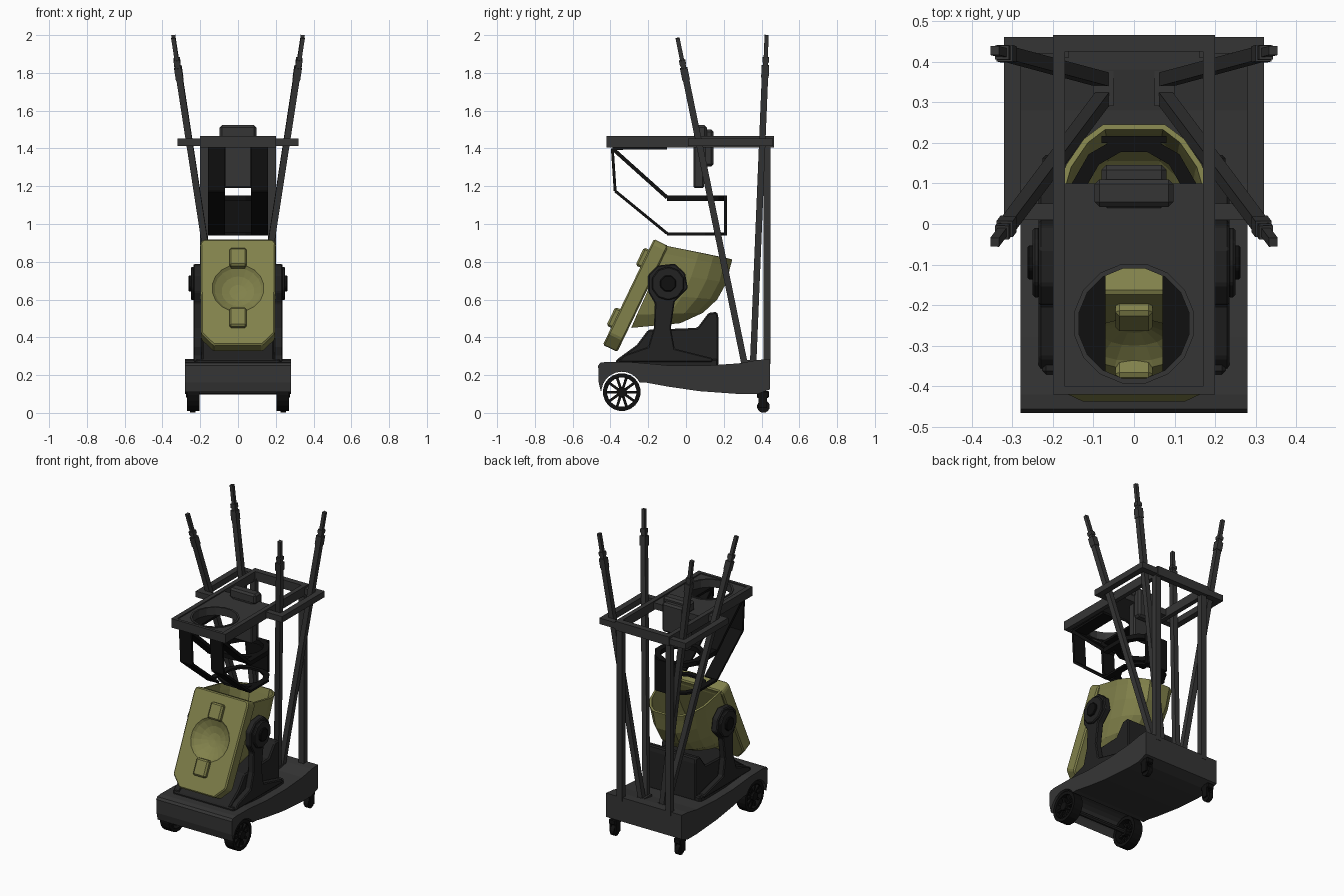
import bpy, bmesh, math
from mathutils import Matrix, Vector

if "Cube" in bpy.data.objects:
    bpy.data.objects.remove(bpy.data.objects["Cube"])


def material(name, rgb):
    m = bpy.data.materials.new(name)
    m.diffuse_color = (*rgb, 1)
    m.use_nodes = True
    m.node_tree.nodes["Principled BSDF"].inputs["Base Color"].default_value = m.diffuse_color
    return m


GREY = material("dark_grey", (0.036, 0.036, 0.036))
DARK = material("charcoal", (0.016, 0.016, 0.016))
BLACK = material("black", (0.005, 0.005, 0.005))
OLIVE = material("olive", (0.22, 0.22, 0.07))


def finish(name, bm, mat, bevel=0):
    bmesh.ops.recalc_face_normals(bm, faces=bm.faces)
    me = bpy.data.meshes.new(name)
    bm.to_mesh(me)
    bm.free()
    ob = bpy.data.objects.new(name, me)
    bpy.context.collection.objects.link(ob)
    me.materials.append(mat)
    if bevel:
        b = ob.modifiers.new("bevel", 'BEVEL')
        b.width, b.segments, b.limit_method = bevel, 1, 'ANGLE'
    return ob


def prism(name, pts, d0, d1, mtx, mat, bevel=0):
    """Outline in local XY, extruded from d0 to d1 along local Z."""
    bm = bmesh.new()
    a = [bm.verts.new(mtx @ Vector((*p, d0))) for p in pts]
    b = [bm.verts.new(mtx @ Vector((*p, d1))) for p in pts]
    bm.faces.new(a)
    bm.faces.new(b)
    for i in range(len(pts)):
        j = (i + 1) % len(pts)
        bm.faces.new((a[i], a[j], b[j], b[i]))
    return finish(name, bm, mat, bevel)


def box(name, lo, hi, mat, bevel=0, mtx=Matrix()):
    pts = [(lo[0], lo[1]), (hi[0], lo[1]), (hi[0], hi[1]), (lo[0], hi[1])]
    return prism(name, pts, lo[2], hi[2], mtx, mat, bevel)


def beam(name, a, b, w, h, mat):
    """Bar from a to b, w wide across x and h deep."""
    a, b = Vector(a), Vector(b)
    z = (b - a).normalized()
    y = z.cross(Vector((1, 0, 0))).normalized()
    m = Matrix((y.cross(z), y, z)).transposed().to_4x4()
    m.translation = a
    return box(name, (-w / 2, -h / 2, 0), (w / 2, h / 2, (b - a).length), mat, 0, m)


def circle(r, n, cx=0, cy=0):
    return [(cx + r * math.cos(math.tau * (i + .5) / n), cy + r * math.sin(math.tau * (i + .5) / n)) for i in range(n)]


def ring(name, c, r0, r1, d0, d1, n, mtx, mat):
    bm = bmesh.new()
    loops = [[bm.verts.new(mtx @ Vector((*p, d))) for p in circle(r, n, *c)]
             for r, d in ((r0, d0), (r1, d0), (r1, d1), (r0, d1))]
    for k in range(4):
        A, B = loops[k], loops[(k + 1) % 4]
        for i in range(n):
            j = (i + 1) % n
            bm.faces.new((A[i], A[j], B[j], B[i]))
    return finish(name, bm, mat)


def cut(ob, cutter):
    cutter.hide_render = True
    cutter.hide_viewport = True
    m = ob.modifiers.new("cut", 'BOOLEAN')
    m.operation, m.object = 'DIFFERENCE', cutter


I = Matrix()
SIDE = Matrix(((0, 0, 1, 0), (1, 0, 0, 0), (0, 1, 0, 0), (0, 0, 0, 1)))  # local (y, z, x)

# wheeled base with a wheel arch running across the front
arch = [(-0.34 + 0.108 * math.cos(a), 0.11 + 0.108 * math.sin(a))
        for a in [math.radians(172 - 16 * k) for k in range(10)]]
base = [(-0.465, 0.25), (-0.462, 0.16), (-0.45, 0.11)] + arch + [
    (-0.21, 0.16), (-0.1, 0.14), (0.07, 0.115), (0.28, 0.1), (0.38, 0.1), (0.445, 0.125),
    (0.445, 0.285), (0.38, 0.28), (0.28, 0.262), (0.1, 0.25), (-0.1, 0.252), (-0.28, 0.268), (-0.42, 0.27), (-0.455, 0.265)]
prism("base", base, -0.28, 0.28, SIDE, GREY)
prism("axle", circle(0.015, 8, -0.34, 0.11), -0.22, 0.22, SIDE, DARK)

for s in (1, -1):
    # spoked front wheels
    ring("front_tyre", (-0.34, 0.11), 0.078, 0.1, s * 0.205, s * 0.27, 20, SIDE, BLACK)
    prism("front_hub", circle(0.028, 10, -0.34, 0.11), s * 0.205, s * 0.275, SIDE, BLACK)
    for k in range(10):
        a = math.tau * k / 10
        d = Vector((0, math.cos(a), math.sin(a)))
        c = Vector((s * 0.245, -0.34, 0.11))
        beam("wheel_spoke", c + d * 0.02, c + d * 0.085, 0.03, 0.014, BLACK)
    # rear casters
    for dx in (-0.02, 0.02):
        box("caster_fork", (s * 0.24 + dx - 0.005, 0.385, 0.025), (s * 0.24 + dx + 0.005, 0.43, 0.085), BLACK)
    box("caster_mount", (s * 0.24 - 0.025, 0.375, 0.08), (s * 0.24 + 0.025, 0.44, 0.115), BLACK, 0.005)
    prism("caster_wheel", circle(0.034, 12, 0.41, 0.034), s * 0.24 - 0.014, s * 0.24 + 0.014, SIDE, BLACK)

# pedestal under the tub
ped = [(-0.37, 0.25), (-0.37, 0.28), (-0.26, 0.36), (-0.2, 0.44), (0.06, 0.45), (0.12, 0.53), (0.165, 0.535), (0.172, 0.5), (0.172, 0.25)]
prism("pedestal", ped, -0.19, 0.19, SIDE, DARK, 0.008)
box("pedestal_foot", (-0.225, -0.37, 0.24), (0.225, 0.17, 0.285), DARK, 0.008)

# side arms and pivots
arm = [(-0.36, 0.27), (-0.33, 0.305), (-0.2, 0.35), (-0.17, 0.45), (-0.165, 0.58), (-0.2, 0.64), (-0.2, 0.73),
       (-0.15, 0.78), (-0.06, 0.79), (-0.005, 0.74), (0.01, 0.66), (-0.06, 0.59), (-0.08, 0.45), (-0.06, 0.34), (0.14, 0.29), (0.14, 0.27)]
for s in (1, -1):
    prism("pivot_arm", arm, s * 0.19, s * 0.235, SIDE, DARK, 0.006)
    prism("pivot_disc", circle(0.09, 10, -0.095, 0.685), s * 0.23, s * 0.25, SIDE, DARK, 0.006)
    prism("pivot_bolt", circle(0.045, 8, -0.095, 0.685), s * 0.24, s * 0.262, SIDE, BLACK, 0.004)

# tilted front plate with round dish and two tabs
th = math.atan2(0.56, 0.27)
F = Matrix(((1, 0, 0, 0), (0, math.cos(th), -math.sin(th), -0.44), (0, math.sin(th), math.cos(th), 0.36), (0, 0, 0, 1)))
half = [(0.13, 0), (0.195, 0.07), (0.2, 0.6), (0.185, 0.622)]
plate = prism("tub_front_plate", half + [(-x, y) for x, y in reversed(half)], -0.085, 0, F, OLIVE, 0.008)
bm = bmesh.new()
bmesh.ops.create_uvsphere(bm, u_segments=18, v_segments=14, radius=0.2, matrix=F @ Matrix.Translation((0, 0.333, 0.143)))
cut(plate, finish("dish_cutter", bm, OLIVE))
for lo, hi in ((0.1, 0.21), (0.455, 0.56)):
    box("front_tab", (-0.046, lo, -0.03), (0.046, hi, 0.028), OLIVE, 0.01, F)

# open tub: half-round sections lofted from rim to bottom (front y, front z, back y, back z, half width)
levels = [(-0.11, 0.885, 0.245, 0.812, 0.19), (-0.12, 0.845, 0.235, 0.775, 0.185), (-0.16, 0.75, 0.215, 0.69, 0.18),
          (-0.21, 0.63, 0.165, 0.6, 0.17), (-0.26, 0.52, 0.09, 0.53, 0.15), (-0.29, 0.45, -0.03, 0.475, 0.11)]
U = [(0, 1), (0.5, 1), (0.72, 0.88), (0.9, 0.65), (1, 0.4)]
U += [(t, -w) for t, w in reversed(U)]
bm = bmesh.new()
rows = []
for fy, fz, by, bz, hw in levels:
    rows.append([bm.verts.new((hw * w, fy + (by - fy) * t, fz + (bz - fz) * t)) for t, w in U])
for A, B in zip(rows, rows[1:]):
    for i in range(len(U)):
        j = (i + 1) % len(U)
        bm.faces.new((A[i], A[j], B[j], B[i]))
bm.faces.new(rows[-1])
tub = finish("tub_bowl", bm, OLIVE)
sol = tub.modifiers.new("wall", 'SOLIDIFY')
sol.thickness, sol.offset = 0.014, -1

# rear uprights
for s in (1, -1):
    box("rear_upright", (s * 0.18 - 0.02, 0.41, 0.26), (s * 0.18 + 0.02, 0.447, 1.42), GREY)

# overhead frame: central rails, side wings
Z0, Z1 = 1.405, 1.465
for s in (1, -1):
    box("top_side_rail", (s * 0.185 - 0.015, -0.42, Z0), (s * 0.185 + 0.015, 0.465, Z1), GREY)
    box("wing_rail", (s * 0.3 - 0.02, 0.01, 1.412), (s * 0.3 + 0.02, 0.46, 1.452), GREY)
    for y in (0.01, 0.42):
        box("wing_cross_rail", (s * 0.24 - 0.045, y, 1.412), (s * 0.24 + 0.045, y + 0.04, 1.452), GREY)
for y in (-0.42, 0.425):
    box("top_end_rail", (-0.17, y, Z0), (0.17, y + (0.02 if y < 0 else 0.04), Z1), GREY)
top = box("top_plate", (-0.172, -0.405, 1.415), (0.172, 0.1, 1.458), GREY)
cut(top, prism("hole_cutter", circle(0.145, 16, 0, -0.245), 1.3, 1.6, I, GREY))
ring("hole_rim", (0, -0.245), 0.138, 0.15, 1.41, 1.463, 16, I, GREY)

# dispenser box through the top plate
box("dispenser_body", (-0.075, 0.04, 1.19), (0.075, 0.095, 1.47), GREY, 0.008)
box("dispenser_head", (-0.097, 0.042, 1.455), (0.097, 0.11, 1.523), GREY, 0.012)
box("dispenser_back", (-0.08, 0.09, 1.305), (0.08, 0.145, 1.5), GREY, 0.012)

# hanging basket: two bent straps, two rings and a back panel
strap = [(-0.1, 1.403), (-0.39, 1.4), (-0.375, 1.175), (-0.1, 0.95)]
for s in (1, -1):
    x = s * 0.115
    for a, b in zip(strap, strap[1:]):
        beam("basket_strap", (x, *a), (x, *b), 0.09, 0.015, BLACK)
    beam("basket_strap_upper", (x, -0.39, 1.4), (x, -0.1, 1.14), 0.09, 0.02, BLACK)
    for z, h in ((1.137, 0.03), (0.947, 0.014)):
        beam("basket_side_bar", (s * 0.142, -0.1, z), (s * 0.142, 0.1, z), 0.035, h, BLACK)
ring("basket_upper_ring", (0, 0.06), 0.122, 0.158, 1.122, 1.152, 12, I, BLACK)
ring("basket_lower_ring", (0, 0.06), 0.122, 0.158, 0.94, 0.954, 12, I, BLACK)
box("basket_back_panel", (-0.08, 0.2, 0.94), (0.08, 0.217, 1.15), BLACK)

# four splayed tool poles with collars and thin tips
for s in (1, -1):
    for foot, tip in (((0.075, 0.312, 0.25), (0.343, -0.045, 1.985)), ((0.075, 0.355, 0.25), (0.343, 0.427, 2.0))):
        A = Vector((s * foot[0], *foot[1:]))
        B = Vector((s * tip[0], *tip[1:]))
        for nm, t0, t1, w in (("pole_shaft", 0, 0.89, 0.034), ("pole_collar", 0.873, 0.908, 0.04),
                              ("pole_neck", 0.9, 0.93, 0.028), ("pole_upper_collar", 0.918, 0.932, 0.034), ("pole_tip", 0.93, 1, 0.022)):
            beam(nm, A.lerp(B, t0), A.lerp(B, t1), w, w, GREY)
        box("pole_socket", (A.x - 0.025, A.y - 0.022, 0.25), (A.x + 0.025, A.y + 0.022, 0.28), GREY)
